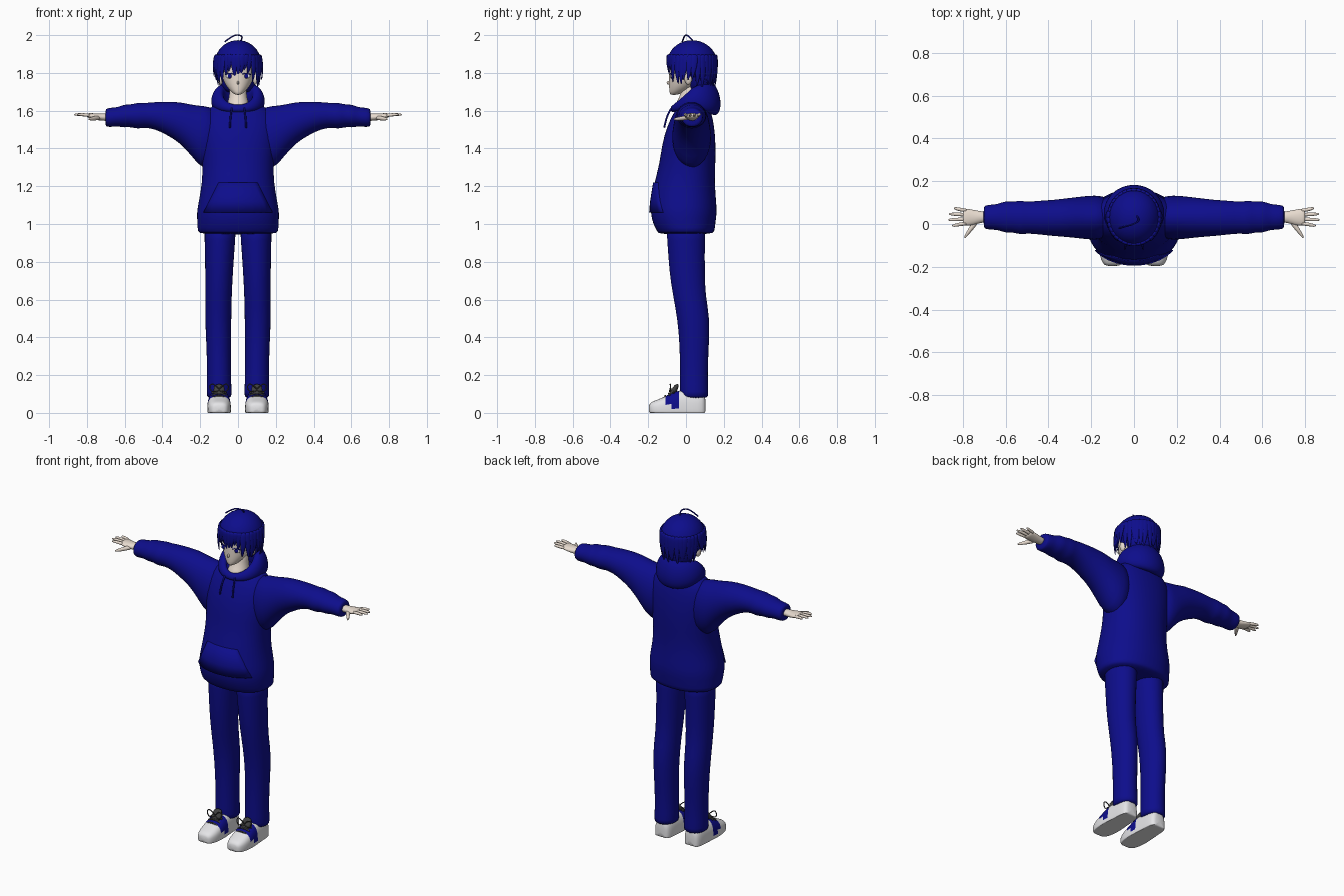
import bpy, bmesh, math, random
from math import sin, cos, pi, tau
from mathutils import Vector, Matrix

old = bpy.data.objects.get("Cube")
if old:
    bpy.data.objects.remove(old, do_unlink=True)
random.seed(4)


def material(name, r, g, b):
    m = bpy.data.materials.new(name)
    m.use_nodes = True
    m.diffuse_color = (r, g, b, 1)
    node = m.node_tree.nodes["Principled BSDF"]
    node.inputs["Base Color"].default_value = (r, g, b, 1)
    node.inputs["Roughness"].default_value = 0.8
    return m


BLUE = material("deep blue", 0.004, 0.004, 0.26)
SKIN = material("pale skin", 0.85, 0.75, 0.66)
WHITE = material("shoe white", 0.8, 0.8, 0.82)
DARK = material("lace grey", 0.05, 0.05, 0.05)
MOUTH = material("mouth pink", 0.45, 0.2, 0.18)


def finish(name, bm, mat, smooth_level=1):
    """Turn a bmesh into a smooth shaded object."""
    bmesh.ops.recalc_face_normals(bm, faces=bm.faces)
    mesh = bpy.data.meshes.new(name)
    bm.to_mesh(mesh)
    bm.free()
    mesh.materials.append(mat)
    for p in mesh.polygons:
        p.use_smooth = True
    obj = bpy.data.objects.new(name, mesh)
    bpy.context.collection.objects.link(obj)
    if smooth_level:
        obj.modifiers.new("smooth", "SUBSURF").levels = smooth_level
        obj.modifiers["smooth"].render_levels = smooth_level
    return obj


def skin_rings(bm, rings, closed=False):
    """Bridge rings of points with quads, capping the ends if open."""
    loops = [[bm.verts.new(p) for p in ring] for ring in rings]
    n = len(loops[0])
    pairs = list(zip(loops, loops[1:]))
    if closed:
        pairs.append((loops[-1], loops[0]))
    else:
        bm.faces.new(loops[0])
        bm.faces.new(loops[-1])
    for a, b in pairs:
        for i in range(n):
            j = (i + 1) % n
            bm.faces.new((a[i], a[j], b[j], b[i]))


def loft(name, rings, mat, axis="Z", side=1, n=20, power=2, turn=0, floor=None):
    """Oval rings (position, centre u, centre v, radius u, radius v) along an axis."""
    out = []
    for t, cu, cv, ru, rv in rings:
        ring = []
        for i in range(n):
            c, s = cos(tau * i / n), sin(tau * i / n)
            u = math.copysign(abs(c) ** (2 / power), c) * ru
            v = math.copysign(abs(s) ** (2 / power), s) * rv
            u, v = cu + u * cos(turn) - v * sin(turn), cv + u * sin(turn) + v * cos(turn)
            p = {"X": (t, u, v), "Y": (u, t, v), "Z": (u, v, t)}[axis]
            z = p[2] if floor is None else max(p[2], floor)
            ring.append((p[0] * side, p[1], z))
        out.append(ring)
    bm = bmesh.new()
    skin_rings(bm, out)
    return finish(name, bm, mat)


def ball(name, centre, radii, mat, keep=None):
    bm = bmesh.new()
    bmesh.ops.create_uvsphere(bm, u_segments=32, v_segments=20, radius=1)
    bm.transform(Matrix.Translation(centre) @ Matrix.Diagonal((*radii, 1)))
    if keep:
        gone = [f for f in bm.faces if not keep(f.calc_center_median())]
        bmesh.ops.delete(bm, geom=gone, context="FACES")
    return finish(name, bm, mat, 0)


def cord(name, points, radius, mat):
    curve = bpy.data.curves.new(name, "CURVE")
    curve.dimensions = "3D"
    curve.bevel_depth = radius
    curve.bevel_resolution = 2
    curve.use_fill_caps = True
    line = curve.splines.new("NURBS")
    line.points.add(len(points) - 1)
    for p, co in zip(line.points, points):
        p.co = (*co, 1)
    line.use_endpoint_u = True
    line.order_u = 3
    curve.materials.append(mat)
    bpy.context.collection.objects.link(bpy.data.objects.new(name, curve))


# Hoodie body
BODY = [(.945, 0, -.005, .2, .142), (.96, 0, 0, .215, .152), (1, 0, -.01, .215, .165),
        (1.06, 0, -.012, .22, .177), (1.12, 0, -.012, .208, .172), (1.22, 0, -.008, .19, .16),
        (1.32, 0, .008, .188, .148), (1.42, 0, .015, .2, .143), (1.52, 0, .025, .205, .125),
        (1.59, 0, .035, .18, .1), (1.63, 0, .04, .13, .077), (1.65, 0, .045, .08, .05)]
loft("hoodie_body", BODY, BLUE, n=32, power=2.2)

# Front pocket, following the belly
rows = []
for z, _, cy, rx, ry in BODY[3:6]:
    half = 0.95 - 2.5 * (z - 1.06)
    arc = [half * (i / 5 - 1) for i in range(11)]
    rows.append([((rx + k) * sin(a), cy - (ry + k) * cos(a) ** 0.9, z)
                 for k, seq in ((.006, arc), (-.01, arc[::-1])) for a in seq])
bm = bmesh.new()
skin_rings(bm, rows)
finish("front_pocket", bm, BLUE, 0)

# Hood lying round the neck, low at the front and tall at the back
rings = []
for i in range(36):
    a = tau * i / 36
    f = (1 + sin(a)) / 2
    r, h = 0.018 + 0.03 * f, 0.02 + 0.075 * f
    mid = 1.612 + 0.055 * min(1, 2 * f)
    ring = []
    for j in range(12):
        b = tau * j / 12
        d = r * cos(b) - 0.18 * h * sin(b)
        ring.append(((0.108 + d) * cos(a), 0.035 + (0.1 + d) * sin(a), mid + h * sin(b)))
    rings.append(ring)
bm = bmesh.new()
skin_rings(bm, rings, closed=True)
finish("hood", bm, BLUE)

# Neck and face
loft("neck", [(1.58, 0, 0, .05, .05), (1.62, 0, 0, .06, .066), (1.65, 0, .012, .055, .06),
              (1.68, 0, .02, .045, .05), (1.76, 0, .03, .045, .05)], SKIN)
loft("head", [(1.683, 0, -.066, .012, .016), (1.695, 0, -.05, .032, .038),
              (1.73, 0, -.02, .064, .07), (1.77, 0, 0, .083, .09), (1.82, 0, .01, .095, .1),
              (1.9, 0, .02, .1, .108), (1.95, 0, .02, .06, .07)], SKIN, n=28)
ball("nose", (0, -.09, 1.748), (.006, .012, .01), SKIN)
ball("mouth", (0, -.083, 1.722), (.012, .004, .0025), MOUTH)

# Hair cap, nape and separate locks
ball("hair_cap", (0, .032, 1.85), (.123, .133, .123), BLUE,
     lambda c: c.z > (1.855 if c.y < 0 else 1.78))
loft("hair_nape", [(1.69, 0, .075, .07, .05), (1.74, 0, .078, .095, .07),
                   (1.8, 0, .08, .112, .078), (1.88, 0, .08, .105, .07)], BLUE)
LOCKS = 34
for i in range(LOCKS):
    a = tau * (i + 0.5) / LOCKS
    front = -sin(a)
    if front > 0.8:
        tip, flare = 1.795, -0.06
    elif front > 0.25:
        tip, flare = 1.745, 0.04
    elif front > -0.25:
        tip, flare = 1.775, 0.08
    else:
        tip, flare = 1.73, -0.04
    tip += random.uniform(-.018, .018)
    lean = random.uniform(-.12, .12)
    rings = []
    for k in range(6):
        t = k / 5
        q = a + lean * t * t
        grow = 0.95 + 0.06 * sin(pi * t) + flare * t
        w = 0.003 + 0.019 * (1 - t ** 2)
        rings.append((1.9 + (tip - 1.9) * t, .122 * grow * cos(q), .032 + .132 * grow * sin(q),
                      w, .002 + .008 * (1 - t)))
    loft("hair_lock", rings, BLUE, n=8, turn=a + pi / 2)
cord("hair_curl", [(.01, .04, 1.965), (.03, .02, 1.988), (0, 0, 2.004), (-.035, -.01, 1.992),
                   (-.07, -.02, 1.965)], .004, BLUE)

for side, word in ((1, "left_"), (-1, "right_")):
    # Eye and ear
    ball(word + "eye_white", (side * .043, -.074, 1.783), (.022, .006, .012), WHITE)
    ball(word + "iris", (side * .042, -.077, 1.784), (.013, .006, .013), BLUE)
    cord(word + "eyelid", [(side * x, y, z) for x, y, z in
                           ((.02, -.085, 1.793), (.045, -.081, 1.802), (.067, -.065, 1.79))],
         .003, BLUE)
    ball(word + "ear", (side * .092, .012, 1.77), (.014, .02, .032), SKIN)

    # Sleeve with soft folds and a cuff
    loft(word + "sleeve", [
        (.1, .03, 1.46, .1, .16), (.19, .03, 1.455, .106, .172), (.24, .03, 1.493, .1, .139),
        (.31, .03, 1.54, .092, .108), (.38, .028, 1.56, .085, .088), (.44, .03, 1.575, .08, .072),
        (.5, .03, 1.575, .074, .065), (.53, .03, 1.573, .081, .071), (.57, .033, 1.573, .071, .059),
        (.6, .033, 1.572, .076, .063), (.635, .033, 1.568, .061, .051), (.66, .032, 1.566, .06, .052),
        (.695, .032, 1.563, .056, .05), (.703, .032, 1.563, .048, .042)], BLUE, "X", side)

    # Hand
    loft(word + "palm", [(.68, .032, 1.565, .026, .021), (.72, .033, 1.566, .027, .02),
                         (.75, .03, 1.568, .038, .018), (.79, .032, 1.574, .041, .014),
                         (.8, .032, 1.575, .036, .01)], SKIN, "X", side, n=14)
    for k, reach in enumerate((.85, .868, .864, .842)):
        y = .003 + .02 * k
        spread = (k - 1.5) * .007
        loft(word + "finger", [(.775, y, 1.574, .0095, .01), (.82, y + spread / 2, 1.579, .009, .009),
                               (reach - .008, y + spread, 1.58, .007, .007),
                               (reach, y + spread, 1.579, .003, .003)], SKIN, "X", side, n=10)
    loft(word + "thumb", [(.02, .735, 1.563, .018, .014), (-.02, .758, 1.56, .014, .012),
                          (-.05, .782, 1.556, .009, .009), (-.066, .79, 1.555, .004, .004)],
         SKIN, "Y", side, n=10)

    # Drawstring
    cord(word + "drawstring", [(side * x, y, z) for x, y, z in
                               ((.03, -.07, 1.62), (.04, -.1, 1.59), (.043, -.115, 1.51))],
         .005, BLUE)

    # Trouser leg
    loft(word + "trouser_leg", [
        (1, .095, 0, .09, .11), (.93, .095, 0, .081, .1), (.75, .1, .005, .074, .095),
        (.62, .103, .017, .07, .086), (.5, .105, .041, .07, .087), (.35, .102, .044, .065, .077),
        (.2, .1, .041, .063, .073), (.1, .1, .043, .067, .076), (.075, .1, .045, .066, .075)],
        BLUE, "Z", side, n=24)

    # Shoe: white with a blue panel across the middle
    shoe = loft(word + "shoe", [
        (-.197, .1, .02, .03, .022), (-.185, .1, .02, .046, .038), (-.15, .1, .02, .06, .05),
        (-.105, .1, .02, .063, .07), (-.08, .1, .02, .063, .085), (-.035, .1, .02, .061, .1),
        (0, .1, .02, .057, .1), (.07, .1, .02, .054, .095), (.095, .1, .02, .045, .08),
        (.104, .1, .02, .03, .06)], WHITE, "Y", side, n=28, power=2.8, floor=0)
    shoe.data.materials.append(BLUE)
    for p in shoe.data.polygons:
        c = p.center
        if -.1 < c.y < -.03 and c.z > .035:
            p.material_index = 1

    # Tongue and laces
    loft(word + "shoe_tongue", [(.08, .1, -.085, .03, .02), (.12, .1, -.062, .032, .018),
                                (.155, .1, -.045, .026, .012)], DARK, "Z", side, n=12)
    for k in range(3):
        y, z = -.115 + .02 * k, .089 + .014 * k
        cord(word + "lace", [(side * .062, y + .01, z - .012), (side * .1, y, z + .014),
                             (side * .138, y + .01, z - .012)], .005, DARK)
    for way in (-1, 1):
        cord(word + "lace_loop", [(side * .1 + way * dx, y, z) for dx, y, z in
                                  ((0, -.08, .125), (.03, -.085, .16), (.055, -.08, .14),
                                   (.035, -.09, .105), (0, -.08, .12))], .003, DARK)
